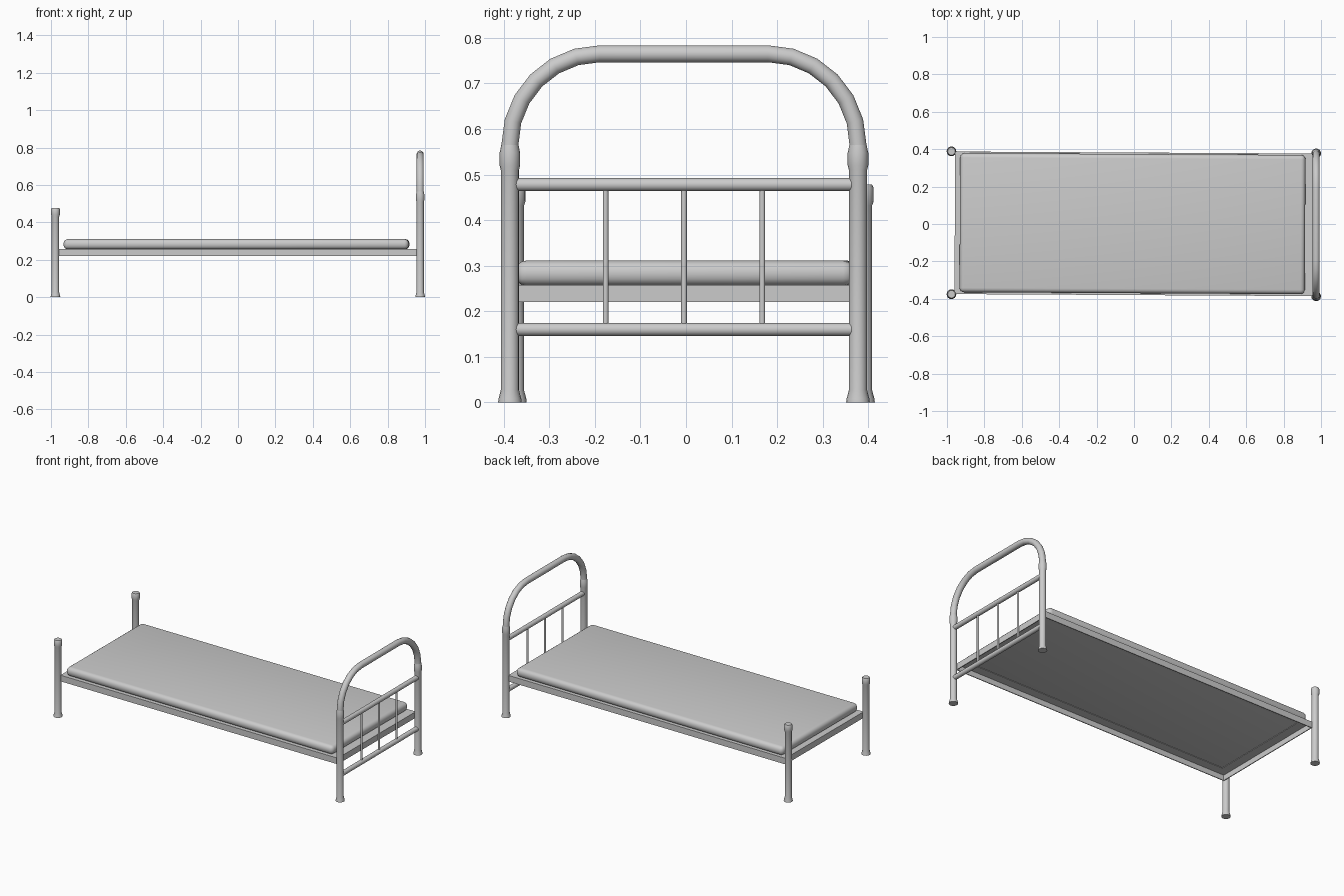
import bpy, bmesh, math
from mathutils import Vector

cube = bpy.data.objects.get("Cube")
if cube:
    bpy.data.objects.remove(cube, do_unlink=True)

grey = bpy.data.materials.new("plain_grey")
grey.use_nodes = True
GREY = (0.6, 0.6, 0.6, 1)
grey.diffuse_color = GREY
grey.node_tree.nodes["Principled BSDF"].inputs["Base Color"].default_value = GREY

SKEW = -0.0056  # the sleeping frame sits slightly askew


def finish(name, bm, location=(0, 0, 0), turn=0, smooth=40):
    bmesh.ops.recalc_face_normals(bm, faces=bm.faces)
    mesh = bpy.data.meshes.new(name)
    bm.to_mesh(mesh)
    bm.free()
    obj = bpy.data.objects.new(name, mesh)
    bpy.context.collection.objects.link(obj)
    obj.location = location
    obj.rotation_euler.z = turn
    mesh.materials.append(grey)
    bpy.ops.object.select_all(action='DESELECT')
    obj.select_set(True)
    bpy.context.view_layer.objects.active = obj
    if smooth:
        bpy.ops.object.shade_smooth_by_angle(angle=math.radians(smooth))
    return obj


def bridge(bm, rings, closed=False):
    pairs = list(zip(rings, rings[1:]))
    if closed:
        pairs.append((rings[-1], rings[0]))
    for a, b in pairs:
        n = len(a)
        for i in range(n):
            j = (i + 1) % n
            bm.faces.new((a[i], a[j], b[j], b[i]))
    if not closed:
        bm.faces.new(rings[0])
        bm.faces.new(rings[-1])


def lathe(name, profile, location, sides=16):
    bm = bmesh.new()
    rings = []
    for r, z in profile:
        angles = [math.tau * i / sides for i in range(sides)]
        rings.append([bm.verts.new((r * math.cos(a), r * math.sin(a), z)) for a in angles])
    bridge(bm, rings)
    return finish(name, bm, location)


def tube(name, path, radius, location, sides=14):
    """Round tube along a path of (y, z) points in the plane of the headboard."""
    bm = bmesh.new()
    points = [Vector((0, y, z)) for y, z in path]
    across = Vector((1, 0, 0))
    rings = []
    for i, p in enumerate(points):
        ahead = points[min(i + 1, len(points) - 1)] - points[max(i - 1, 0)]
        side = ahead.normalized().cross(across)
        angles = [math.tau * k / sides for k in range(sides)]
        rings.append([bm.verts.new(p + radius * (math.cos(a) * across + math.sin(a) * side))
                      for a in angles])
    bridge(bm, rings)
    return finish(name, bm, location)


# Posts with flared feet
FOOT = [(0.026, 0), (0.025, 0.008), (0.02, 0.027)]
HEAD_POST = FOOT + [(0.02, 0.51), (0.0225, 0.52), (0.0225, 0.548), (0.019, 0.565)]
FOOT_POST = FOOT + [(0.02, 0.432), (0.0235, 0.442), (0.0235, 0.47), (0.02, 0.478)]
HEAD_X, FOOT_X = 0.974, -0.976
HEAD_Y = -0.0045
HALF = 0.382
for side, s in (("left", 1), ("right", -1)):
    lathe(f"head_post_{side}", HEAD_POST, (HEAD_X, HEAD_Y + s * HALF, 0))
    lathe(f"foot_post_{side}", FOOT_POST, (FOOT_X, 0.0065 + s * HALF, 0))

# Headboard arch with rounded shoulders
half_arch = [(HALF, 0.55)]
for i in range(7):
    a = math.radians(15 * i)
    half_arch.append((0.185 + (HALF - 0.185) * math.cos(a), 0.565 + 0.2 * math.sin(a)))
arch = half_arch + [(-y, z) for y, z in reversed(half_arch)]
tube("headboard_arch", arch, 0.019, (HEAD_X, HEAD_Y, 0))

# Headboard cross rails and spindles
for name, z in (("upper", 0.478), ("lower", 0.16)):
    tube(f"headboard_{name}_rail", [(-0.37, z), (0.37, z)], 0.0145, (HEAD_X, HEAD_Y, 0))
for i in (-1, 0, 1):
    tube(f"headboard_spindle_{i + 2}", [(0.172 * i, 0.16), (0.172 * i, 0.478)],
         0.0065, (HEAD_X, HEAD_Y, 0), 10)

# Angle-iron bed frame with mitred corners: (inset, height) section
section = [(0, 0.22), (0, 0.258), (0.06, 0.258), (0.06, 0.253), (0.005, 0.253), (0.005, 0.22)]
bm = bmesh.new()
rings = [[bm.verts.new((sx * (0.958 - d), sy * (0.381 - d), z)) for d, z in section]
         for sx, sy in ((-1, -1), (1, -1), (1, 1), (-1, 1))]
bridge(bm, rings, closed=True)
finish("bed_frame", bm, (0, 0.001, 0), SKEW, smooth=0)

# Mattress with rounded edges
bm = bmesh.new()
bmesh.ops.create_cube(bm, size=1)
bmesh.ops.scale(bm, vec=(1.846, 0.744, 0.055), verts=bm.verts)
bmesh.ops.bevel(bm, geom=bm.edges[:], offset=0.024, segments=4, profile=0.5,
                affect='EDGES', clamp_overlap=True)
finish("mattress", bm, (-0.008, 0.002, 0.2835), SKEW)
